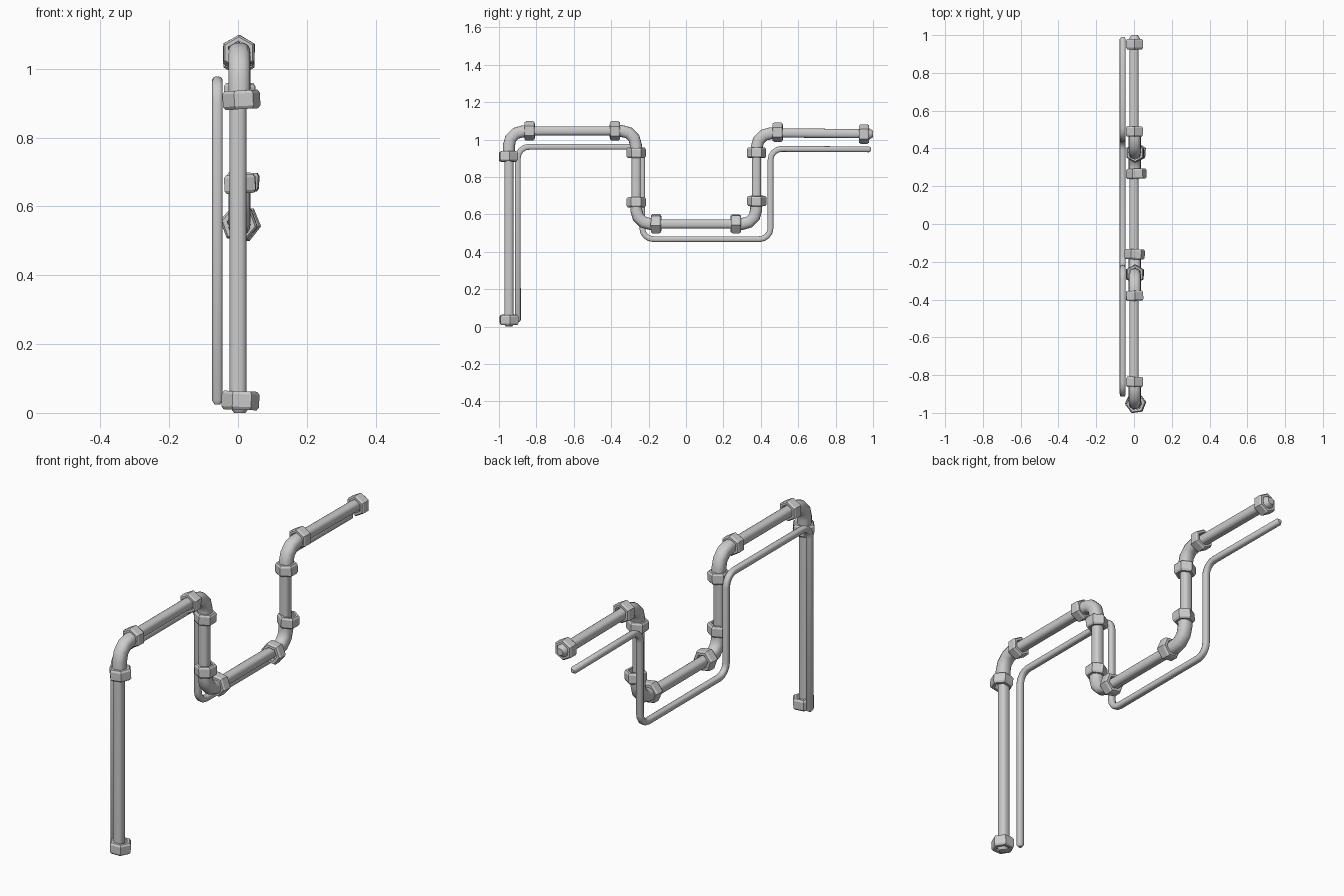
import bpy, bmesh, math
from mathutils import Vector, Matrix

if "Cube" in bpy.data.objects:
    bpy.data.objects.remove(bpy.data.objects["Cube"])


def finish(bm, name, angle):
    bmesh.ops.recalc_face_normals(bm, faces=bm.faces[:])
    me = bpy.data.meshes.new(name)
    bm.to_mesh(me)
    bm.free()
    ob = bpy.data.objects.new(name, me)
    bpy.context.collection.objects.link(ob)
    bpy.ops.object.select_all(action='DESELECT')
    ob.select_set(True)
    bpy.context.view_layer.objects.active = ob
    bpy.ops.object.shade_smooth_by_angle(angle=math.radians(angle))
    return ob


def fillet(corners, radius, steps):
    """Round the inner corners of a path in the y-z plane."""
    pts = [Vector(corners[0])]
    for a, b, c in zip(corners, corners[1:], corners[2:]):
        b = Vector(b)
        u = (Vector(a) - b).normalized() * radius
        v = (Vector(c) - b).normalized() * radius
        for i in range(steps + 1):
            t = math.pi / 2 * i / steps
            pts.append(b + u * (1 - math.sin(t)) + v * (1 - math.cos(t)))
    return pts + [Vector(corners[-1])]


def tube(name, pts, radius, x=0.0, sides=16, round_ends=False, power=3.2):
    """Sweep a slightly squared round section along a y-z path."""
    pts = [Vector(p) for p in pts]
    radii = [radius] * len(pts)
    if round_ends:
        head = pts[0] + (pts[1] - pts[0]).normalized() * radius * 0.7
        tail = pts[-1] + (pts[-2] - pts[-1]).normalized() * radius * 0.7
        pts = [pts[0], head] + pts[1:-1] + [tail, pts[-1]]
        radii = [radius * 0.55] + [radius] * (len(pts) - 2) + [radius * 0.55]
    bm = bmesh.new()
    rings = []
    for i, p in enumerate(pts):
        d = Vector((0, 0))
        if i > 0:
            d += (p - pts[i - 1]).normalized()
        if i < len(pts) - 1:
            d += (pts[i + 1] - p).normalized()
        d.normalize()
        ring = []
        for k in range(sides):
            a = 2 * math.pi * k / sides
            c, s = math.cos(a), math.sin(a)
            r = radii[i] / (abs(c) ** power + abs(s) ** power) ** (1 / power)
            ring.append(bm.verts.new((x + r * c, p.x - d.y * r * s, p.y + d.x * r * s)))
        rings.append(ring)
    for r0, r1 in zip(rings, rings[1:]):
        for k in range(sides):
            j = (k + 1) % sides
            bm.faces.new((r0[k], r0[j], r1[j], r1[k]))
    bm.faces.new(rings[0])
    bm.faces.new(rings[-1])
    return finish(bm, name, 50)


def nut(name, loc, horizontal, spin, tilt=0.0, radius=0.054):
    """Hexagonal collar with chamfered rims and a bore."""
    bm = bmesh.new()
    h = 0.027
    bore = 0.034
    profile = [(bore, -h), (radius * 0.88, -h), (radius, -h * 0.68),
               (radius, h * 0.68), (radius * 0.88, h), (bore, h)]
    rings = [[bm.verts.new((r * math.cos(math.pi / 3 * k), r * math.sin(math.pi / 3 * k), z))
              for k in range(6)] for r, z in profile]
    for i, r0 in enumerate(rings):
        r1 = rings[(i + 1) % len(rings)]
        for k in range(6):
            j = (k + 1) % 6
            bm.faces.new((r0[k], r0[j], r1[j], r1[k]))
    m = Matrix.Translation(loc)
    if horizontal:
        m = m @ Matrix.Rotation(math.radians(-90), 4, 'X')
    m = m @ Matrix.Rotation(math.radians(tilt), 4, 'Y') @ Matrix.Rotation(math.radians(spin), 4, 'Z')
    bmesh.ops.transform(bm, matrix=m, verts=bm.verts[:])
    return finish(bm, name, 20)


# straight runs of the main pipe
runs = [
    [(-0.947, 0.02), (-0.947, 0.95)],
    [(-0.87, 1.047), (-0.36, 1.047)],
    [(-0.266, 0.95), (-0.266, 0.64)],
    [(-0.18, 0.549), (0.29, 0.549)],
    [(0.377, 0.65), (0.377, 0.95)],
    [(0.46, 1.036), (0.965, 1.032)],
]
for i, run in enumerate(runs):
    tube(f"main_pipe_{i + 1}", run, 0.0245)

# wider elbows joining the runs
elbows = [
    [(-0.947, 0.91), (-0.947, 1.044), (-0.84, 1.044)],
    [(-0.38, 1.046), (-0.268, 1.046), (-0.268, 0.93)],
    [(-0.266, 0.665), (-0.266, 0.549), (-0.16, 0.549)],
    [(0.265, 0.549), (0.375, 0.549), (0.375, 0.67)],
    [(0.378, 0.93), (0.378, 1.034), (0.49, 1.034)],
]
for i, e in enumerate(elbows):
    tube(f"elbow_{i + 1}", fillet(e, 0.075, 3), 0.032, x=0.004, power=2.6)

# hexagonal nuts: x, y, z, horizontal axis, spin, tilt
nuts = [
    (0.007, -0.946, 0.036, False, 5, 2),
    (0.010, -0.950, 0.910, False, 8, -3),
    (0.003, -0.836, 1.047, True, 30, 2),
    (0.003, -0.380, 1.047, True, 32, -2),
    (0.004, -0.266, 0.930, False, 30, 3),
    (0.006, -0.266, 0.665, False, 28, -3),
    (0.003, -0.160, 0.550, True, 10, 2),
    (0.012, 0.266, 0.550, True, 8, -2),
    (0.015, 0.379, 0.672, False, 26, 3),
    (0.006, 0.377, 0.930, False, 30, -2),
    (0.002, 0.490, 1.040, True, 30, 2),
    (0.003, 0.952, 1.030, True, 30, 0),
]
for i, (x, y, z, hor, spin, tilt) in enumerate(nuts):
    nut(f"nut_{i + 1}", (x, y, z), hor, spin, tilt, 0.055 if spin < 15 else 0.052)

# domed plugs in the two open end nuts
tube("end_plug", [(0.93, 1.03), (1.0, 1.03)], 0.031, x=0.003, round_ends=True, power=2)
tube("foot_plug", [(-0.947, 0.05), (-0.947, 0.0)], 0.031, x=0.005, round_ends=True, power=2)

# thin conduit following the main pipe
conduit = [(-0.899, 0.025), (-0.899, 0.962), (-0.234, 0.962), (-0.234, 0.468),
           (0.452, 0.468), (0.452, 0.951), (0.99, 0.948)]
tube("thin_conduit", fillet(conduit, 0.06, 4), 0.0155, x=-0.06, round_ends=True)
